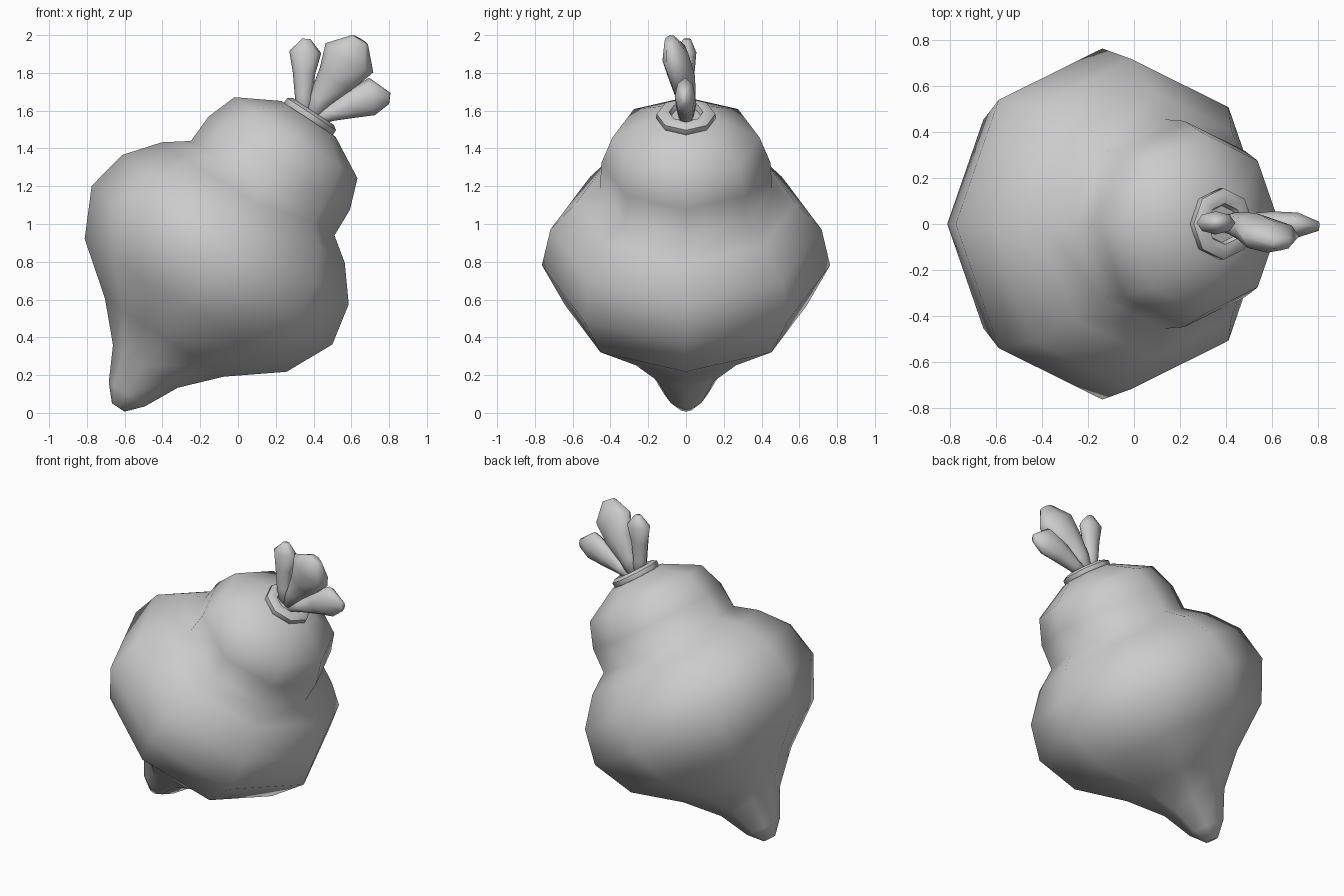
import bpy, bmesh, math
from mathutils import Vector

cube = bpy.data.objects.get("Cube")
if cube:
    bpy.data.objects.remove(cube, do_unlink=True)

grey = bpy.data.materials.new("plain grey")
grey.use_nodes = True
grey.diffuse_color = (0.6, 0.6, 0.6, 1)
bsdf = next(n for n in grey.node_tree.nodes if n.type == 'BSDF_PRINCIPLED')
bsdf.inputs["Base Color"].default_value = grey.diffuse_color

DEPTH = Vector((0, 1, 0))
# Leaning centre line of the vegetable
AXIS = Vector((0.55, 0, 0.835)).normalized()
ORIGIN = Vector((-0.455, 0, 0.30))


def loft(name, rings, sides, angle=180):
    """Skin rings of (centre, axis, half width, half depth) and cap both ends."""
    bm = bmesh.new()
    loops = []
    for centre, axis, width, depth in rings:
        across = DEPTH.cross(axis).normalized()
        up = axis.cross(across).normalized()
        loop = []
        for i in range(sides):
            a = math.tau * i / sides
            loop.append(bm.verts.new(centre + across * width * math.cos(a) + up * depth * math.sin(a)))
        loops.append(loop)
    for low, high in zip(loops, loops[1:]):
        for i in range(sides):
            j = (i + 1) % sides
            bm.faces.new((low[i], low[j], high[j], high[i]))
    bm.faces.new(loops[0][::-1])
    bm.faces.new(loops[-1])
    bmesh.ops.recalc_face_normals(bm, faces=bm.faces)
    mesh = bpy.data.meshes.new(name)
    bm.to_mesh(mesh)
    bm.free()
    mesh.materials.append(grey)
    obj = bpy.data.objects.new(name, mesh)
    bpy.context.collection.objects.link(obj)
    bpy.ops.object.select_all(action='DESELECT')
    obj.select_set(True)
    bpy.context.view_layer.objects.active = obj
    bpy.ops.object.shade_smooth_by_angle(angle=math.radians(angle))
    return obj


def turned(name, profile, angle=180):
    """Eight-sided turned shape from (distance along the axis, radius)."""
    return loft(name, [(ORIGIN + AXIS * t, AXIS, r, r) for t, r in profile], 8, angle)


def leaf(name, path, sizes):
    """Club-shaped leaf swept along a path with (half width, half depth) sizes."""
    pts = [Vector(p) for p in path]
    rings = []
    for i, (p, (w, d)) in enumerate(zip(pts, sizes)):
        axis = (pts[min(i + 1, len(pts) - 1)] - pts[max(i - 1, 0)]).normalized()
        rings.append((p, axis, w, d))
    return loft(name, rings, 8)


# Body: pointed root, wide belly, neck and rounded crown
turned("turnip_body", [
    (-0.325, 0.04), (-0.242, 0.115), (-0.065, 0.205), (0.118, 0.376),
    (0.323, 0.64), (0.577, 0.763), (0.803, 0.718), (0.974, 0.58),
    (1.065, 0.455), (1.225, 0.448), (1.385, 0.39), (1.505, 0.172)])

# Collar ring with a sunken middle
turned("leaf_collar", [
    (1.48, 0.14), (1.505, 0.155), (1.535, 0.155), (1.552, 0.13),
    (1.548, 0.09), (1.52, 0.08)], 50)

# Three leaves fanned out of the collar
leaf("left_leaf_short",
     [(0.36, 0, 1.55), (0.347, 0, 1.68), (0.35, 0, 1.80), (0.356, 0.005, 1.91), (0.362, 0.005, 1.98)],
     [(0.045, 0.035), (0.046, 0.04), (0.06, 0.045), (0.085, 0.05), (0.022, 0.02)])
leaf("middle_leaf_tall",
     [(0.38, 0, 1.55), (0.435, 0, 1.66), (0.52, -0.02, 1.77), (0.59, -0.055, 1.88), (0.645, -0.085, 1.975)],
     [(0.045, 0.035), (0.062, 0.05), (0.105, 0.07), (0.148, 0.072), (0.05, 0.03)])
leaf("right_leaf_low",
     [(0.40, 0, 1.55), (0.49, 0, 1.585), (0.60, 0, 1.635), (0.71, -0.005, 1.675), (0.803, -0.01, 1.665)],
     [(0.035, 0.035), (0.042, 0.045), (0.077, 0.055), (0.1, 0.055), (0.03, 0.02)])
